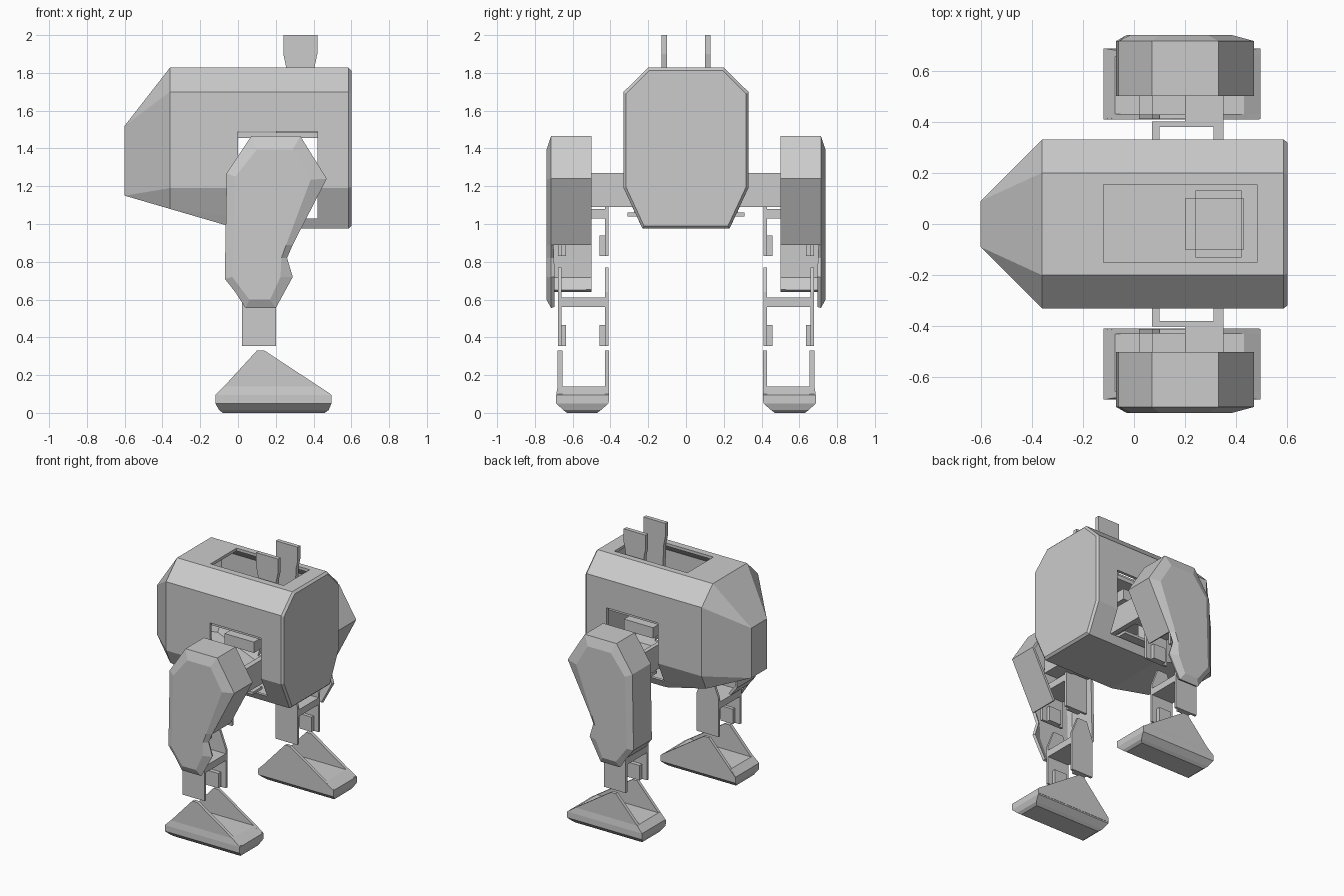
import bpy, bmesh
from mathutils import Vector

if "Cube" in bpy.data.objects:
    bpy.data.objects.remove(bpy.data.objects["Cube"])

grey = bpy.data.materials.new("light grey")
grey.diffuse_color = (0.6, 0.6, 0.6, 1)
grey.use_nodes = True
grey.node_tree.nodes["Principled BSDF"].inputs["Base Color"].default_value = grey.diffuse_color


def finish(name, bm, normals=True):
    if normals:
        bmesh.ops.recalc_face_normals(bm, faces=bm.faces[:])
    me = bpy.data.meshes.new(name)
    bm.to_mesh(me)
    bm.free()
    me.materials.append(grey)
    ob = bpy.data.objects.new(name, me)
    bpy.context.collection.objects.link(ob)
    return ob


def box(name, x0, x1, y0, y1, z0, z1):
    return prism(name, [(x0, z0), (x1, z0), (x1, z1), (x0, z1)], y0, y1)


def prism(name, pts, y0, y1):
    """Side profile in x/z, extruded along y."""
    bm = bmesh.new()
    a = [bm.verts.new((x, y0, z)) for x, z in pts]
    b = [bm.verts.new((x, y1, z)) for x, z in pts]
    bm.faces.new(a)
    bm.faces.new(b)
    for i in range(len(pts)):
        j = (i + 1) % len(pts)
        bm.faces.new((a[i], a[j], b[j], b[i]))
    return finish(name, bm)


def hull(name, pts):
    bm = bmesh.new()
    for p in pts:
        bm.verts.new(p)
    res = bmesh.ops.convex_hull(bm, input=bm.verts[:])
    junk = [v for v in res["geom_interior"] if isinstance(v, bmesh.types.BMVert)]
    bmesh.ops.delete(bm, geom=junk, context='VERTS')
    bmesh.ops.dissolve_limit(bm, angle_limit=0.01, verts=bm.verts[:], edges=bm.edges[:])
    return finish(name, bm)


def solidify(ob, t):
    m = ob.modifiers.new("wall", 'SOLIDIFY')
    m.thickness = t
    m.offset = -1


# body: eight-sided hollow hull with a tapered nose
def ring(x, upper, lower, k=1.0):
    half = upper + lower
    return [(x, s * y * k, 1.4 + (z - 1.4) * k) for y, z in half for s in (1, -1)]


top = [(0.2, 1.828), (0.33, 1.7)]
low = [(0.33, 1.19), (0.23, 0.975)]
pts = ring(0.585, top, low) + ring(0.6, top, low, 0.965)
pts += ring(0.0, top, low) + ring(-0.36, top, [(0.33, 1.19), (0.28, 1.08)])
pts += ring(-0.6, [(0.09, 1.52)], [(0.09, 1.15)])
body = hull("body_shell", pts)
solidify(body, 0.025)

# openings for the hips and the top hatch
cuts = [box("side_cutter", 0.0, 0.42, -0.5, 0.5, 1.03, 1.49),
        box("top_cutter", -0.12, 0.48, -0.15, 0.155, 1.7, 2.0)]
for c in cuts:
    c.hide_render = True
    c.hide_viewport = True
    m = body.modifiers.new("opening", 'BOOLEAN')
    m.operation = 'DIFFERENCE'
    m.solver = 'EXACT'
    m.object = c

# inner deck and the upright bracket on top
box("inner_deck", -0.2, 0.5, -0.29, 0.29, 1.455, 1.485)
box("neck_motor", 0.2, 0.43, -0.1, 0.1, 1.485, 1.56)
box("neck_bracket_base", 0.24, 0.42, -0.13, 0.13, 1.6, 1.63)
ear = [(0.26, 1.6), (0.4, 1.6), (0.405, 1.83), (0.42, 1.9), (0.42, 2.0),
       (0.24, 2.0), (0.24, 1.9), (0.255, 1.83)]
for s in (1, -1):
    prism("neck_bracket_plate", ear, s * 0.1, s * 0.13)

# leg cover: outer edge, matching face edge, open towards the body
rim = [(0.29, 0.89), (0.47, 1.24), (0.33, 1.465), (0.07, 1.465), (-0.06, 1.27), (-0.07, 0.71),
       (-0.015, 0.64), (0.04, 0.555), (0.2, 0.555), (0.29, 0.72), (0.26, 0.82)]
face = [(0.255, 0.89), (0.385, 1.235), (0.29, 1.395), (0.1, 1.395), (-0.015, 1.25), (-0.03, 0.72),
        (0.015, 0.66), (0.06, 0.6), (0.17, 0.6), (0.225, 0.72), (0.23, 0.82)]


def cover(s):
    bm = bmesh.new()
    r = [bm.verts.new((x, s * 0.715, z)) for x, z in rim]
    f = [bm.verts.new((x, s * 0.738, z)) for x, z in face]
    w = [bm.verts.new((x, s * 0.5, z)) for x, z in rim[:7]]
    cap = bm.faces.new(f)
    n = len(rim)
    for i in range(n):
        j = (i + 1) % n
        bm.faces.new((r[i], r[j], f[j], f[i]))
        if i < 6:
            bm.faces.new((w[i], w[j], r[j], r[i]))
    bmesh.ops.recalc_face_normals(bm, faces=bm.faces[:])
    cap.normal_update()
    if cap.normal.y * s < 0:
        bmesh.ops.reverse_faces(bm, faces=bm.faces[:])
    solidify(finish("leg_cover", bm, False), 0.02)


shin = [(0.02, 0.355), (0.2, 0.355), (0.2, 0.64), (0.15, 0.77), (0.07, 0.77), (0.02, 0.64)]
thigh = [(0.07, 0.83), (0.25, 0.83), (0.25, 1.1), (0.22, 1.25), (0.1, 1.25), (0.07, 1.1)]
side = [(-0.12, 0.09), (0.1, 0.33), (0.14, 0.33), (0.49, 0.1), (0.49, 0.06), (-0.12, 0.06)]

for s in (1, -1):
    def sbox(name, x0, x1, y0, y1, z0, z1):
        box(name, x0, x1, s * y0, s * y1, z0, z1)

    cover(s)

    # hip frame reaching into the body
    sbox("hip_arm", 0.07, 0.1, 0.16, 0.4, 1.09, 1.27)
    sbox("hip_arm", 0.31, 0.35, 0.16, 0.4, 1.09, 1.27)
    sbox("hip_plate", 0.07, 0.35, 0.38, 0.4, 1.09, 1.27)
    sbox("hip_block", 0.2, 0.35, 0.4, 0.52, 1.09, 1.27)
    sbox("hip_motor", 0.08, 0.32, 0.1, 0.27, 1.33, 1.41)
    sbox("hip_foot_plate", 0.1, 0.34, 0.2, 0.31, 1.04, 1.06)

    # thigh and shin brackets: two plates, a cross plate and pivot bosses
    for name, prof, x0, x1, zc, zb in (("thigh", thigh, 0.07, 0.25, 1.03, 0.83),
                                       ("shin", shin, 0.02, 0.2, 0.56, 0.355)):
        prism(name + "_inner_plate", prof, s * 0.41, s * 0.428)
        prism(name + "_outer_plate", prof, s * 0.66, s * 0.678)
        sbox(name + "_cross_plate", x0, x1, 0.42, 0.67, zc, zc + 0.05)
        sbox(name + "_boss", x0 + 0.04, x1 - 0.04, 0.42, 0.458, zb, zb + 0.11)
        sbox(name + "_boss", x0 + 0.04, x1 - 0.04, 0.635, 0.67, zb, zb + 0.11)

    # foot: chamfered sole with a triangular cheek on each side
    sole = []
    for z, x0, x1, y0, y1 in ((0.0, -0.08, 0.46, 0.47, 0.63), (0.015, -0.1, 0.48, 0.45, 0.65),
                              (0.05, -0.12, 0.495, 0.41, 0.687), (0.095, -0.12, 0.495, 0.41, 0.687),
                              (0.14, -0.075, 0.43, 0.415, 0.68)):
        sole += [(x, s * y, z) for x in (x0, x1) for y in (y0, y1)]
    hull("foot_sole", sole)
    prism("foot_inner_cheek", side, s * 0.408, s * 0.43)
    prism("foot_outer_cheek", side, s * 0.655, s * 0.68)
